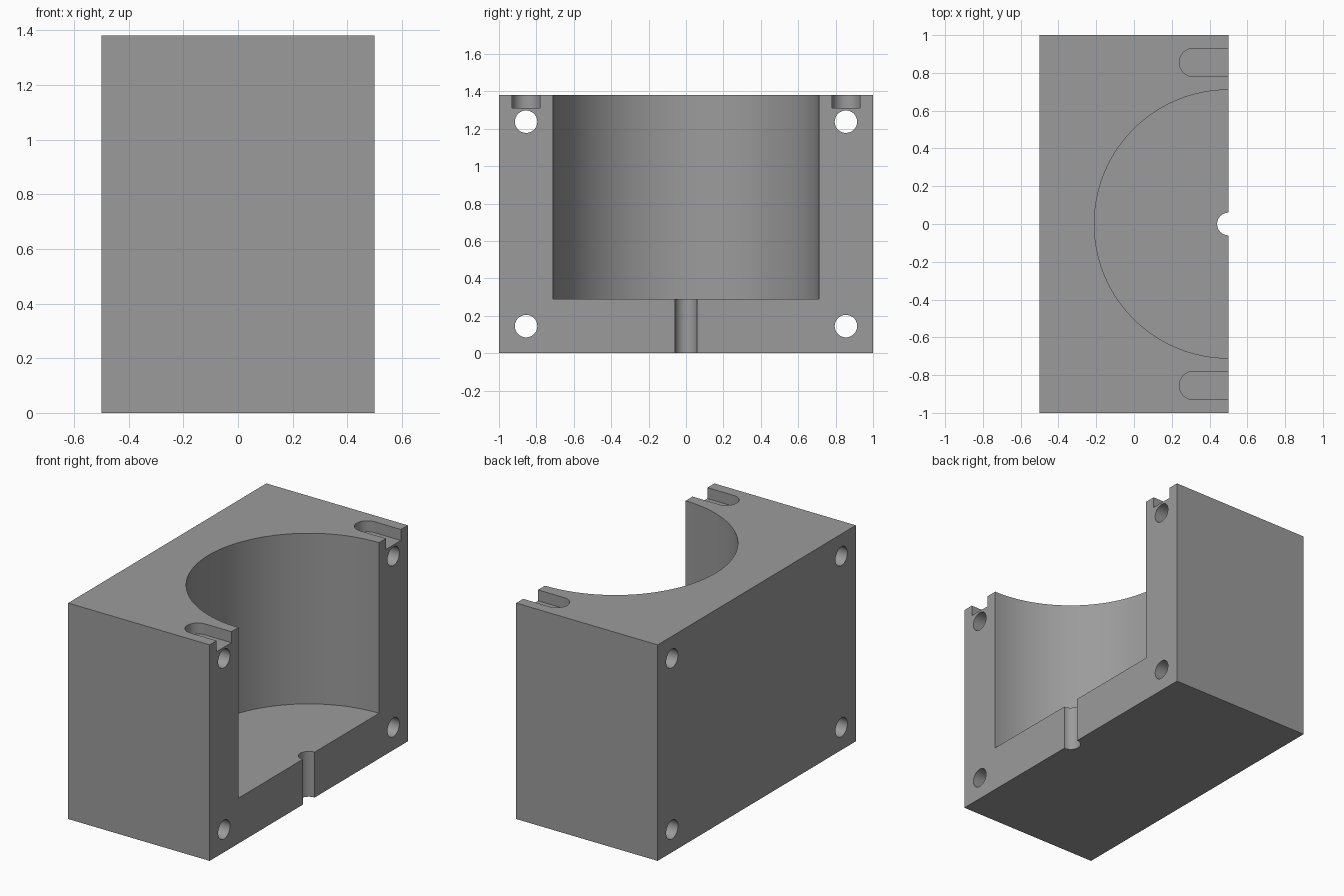
import bpy, math

if "Cube" in bpy.data.objects:
    bpy.data.objects.remove(bpy.data.objects["Cube"])

L, W, H = 0.5, 1.0, 1.38      # half depth, half width, height

grey = bpy.data.materials.new("mid_grey")
grey.diffuse_color = (0.33, 0.33, 0.33, 1)
grey.use_nodes = True
grey.node_tree.nodes["Principled BSDF"].inputs["Base Color"].default_value = grey.diffuse_color


def box(name, lo, hi):
    mid = [(a + b) / 2 for a, b in zip(lo, hi)]
    bpy.ops.mesh.primitive_cube_add(size=1, location=mid)
    ob = bpy.context.object
    ob.name = name
    ob.scale = [b - a for a, b in zip(lo, hi)]
    bpy.ops.object.transform_apply(location=True, rotation=True, scale=True)
    return ob


def cylinder(name, r, depth, loc, rot=(0, 0, 0), sides=48):
    bpy.ops.mesh.primitive_cylinder_add(vertices=sides, radius=r, depth=depth,
                                        location=loc, rotation=rot)
    ob = bpy.context.object
    ob.name = name
    bpy.ops.object.transform_apply(location=True, rotation=True, scale=True)
    return ob


def cut(target, cutter):
    mod = target.modifiers.new("cut", 'BOOLEAN')
    mod.operation = 'DIFFERENCE'
    mod.solver = 'EXACT'
    mod.object = cutter
    bpy.context.view_layer.objects.active = target
    bpy.ops.object.modifier_apply(modifier=mod.name)
    bpy.data.objects.remove(cutter, do_unlink=True)


# Solid block
block = box("mould_half", (-L, -W, 0), (L, W, H))
block.data.materials.append(grey)

# Half-round cavity and the drain below it, both centred on the open face
cut(block, cylinder("cavity", 0.71, 1.4, (L, 0, 0.29 + 0.7), sides=128))
cut(block, cylinder("drain", 0.06, 1.0, (L, 0, 0.2)))

for side in (-1, 1):
    y = side * 0.855
    # Bolt holes through the block
    for z in (0.145, 1.238):
        cut(block, cylinder("bolt_hole", 0.06, 2, (0, y, z), (0, math.pi / 2, 0)))
    # Round-ended slot in the top, open at the split face
    cut(block, cylinder("slot_end", 0.075, 0.4, (0.315, y, 1.31 + 0.2)))
    cut(block, box("slot", (0.315, y - 0.075, 1.31), (0.8, y + 0.075, 1.71)))

# Smooth curved walls, crisp edges
bpy.ops.object.select_all(action='DESELECT')
block.select_set(True)
bpy.context.view_layer.objects.active = block
bpy.ops.object.shade_smooth_by_angle(angle=math.radians(30))
